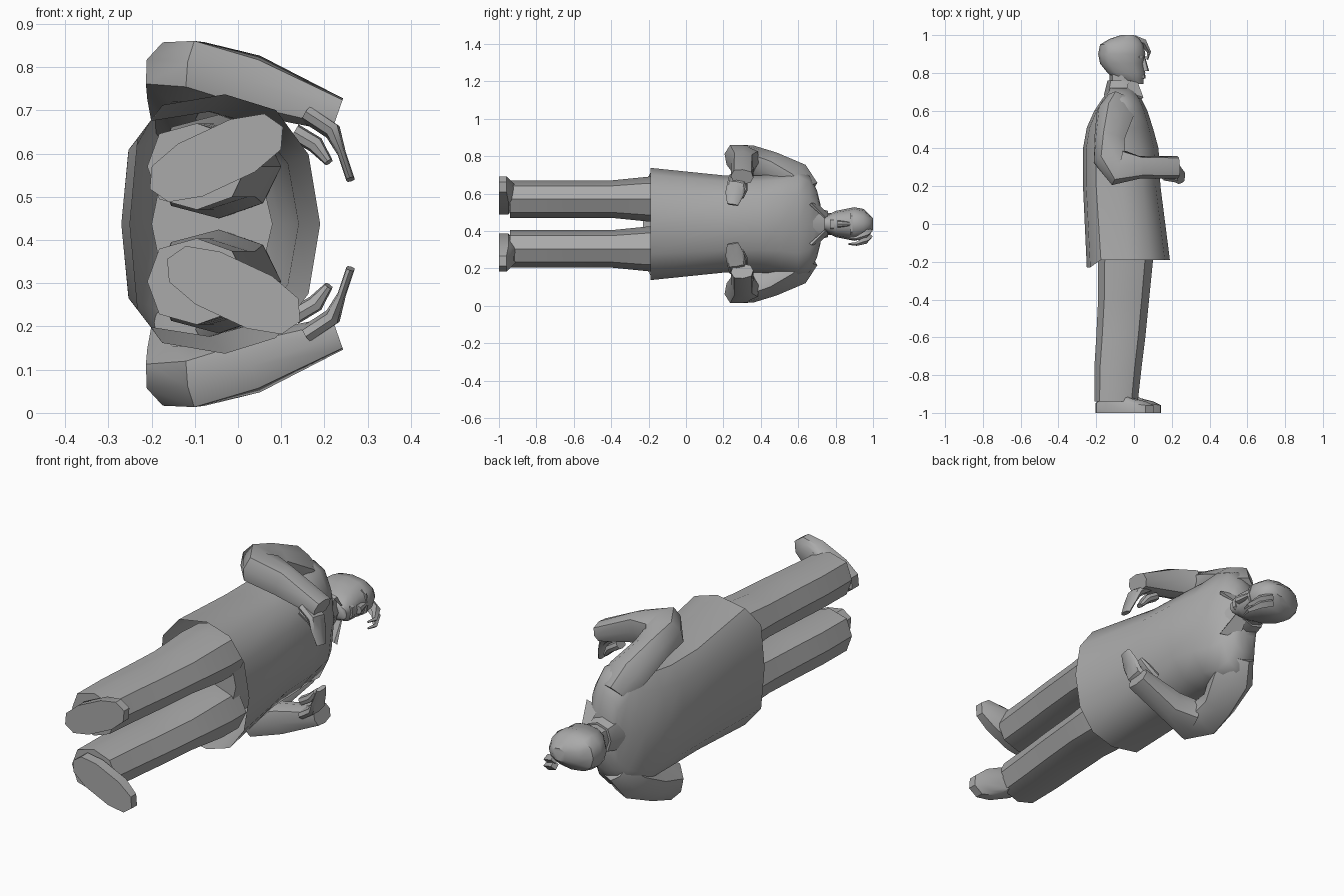
import bpy, bmesh, math
from mathutils import Vector

if "Cube" in bpy.data.objects:
    bpy.data.objects.remove(bpy.data.objects["Cube"])

COLOUR = (.4, .4, .4, 1)
grey = bpy.data.materials.new("plain grey")
grey.use_nodes = True
grey.diffuse_color = COLOUR
grey.node_tree.nodes["Principled BSDF"].inputs["Base Color"].default_value = COLOUR

MIDLINE = .437  # body midline in z; the figure lies on its side, head toward +y


def loft(name, rings, mirror=False, shift=0, open_start=False):
    """Skin a list of equal-length point rings, optionally reflected across the midline."""
    bm = bmesh.new()
    rows = []
    for ring in rings:
        row = []
        for x, y, z in ring:
            height = 2 * MIDLINE - z if mirror else z
            row.append(bm.verts.new((x + shift, y, height)))
        rows.append(row)
    for low, high in zip(rows, rows[1:]):
        for i in range(len(low)):
            bm.faces.new((low[i - 1], low[i], high[i], high[i - 1]))
    if not open_start:
        bm.faces.new(rows[0])
    bm.faces.new(rows[-1])
    bmesh.ops.recalc_face_normals(bm, faces=bm.faces)

    mesh = bpy.data.meshes.new(name)
    bm.to_mesh(mesh)
    bm.free()
    mesh.materials.append(grey)
    obj = bpy.data.objects.new(name, mesh)
    bpy.context.collection.objects.link(obj)
    bpy.ops.object.select_all(action="DESELECT")
    obj.select_set(True)
    bpy.context.view_layer.objects.active = obj
    bpy.ops.object.shade_smooth_by_angle(angle=math.radians(40))


def rounded(count, front=.9, back=.8):
    """Unit outline as (u, v) pairs; a lower power makes that side boxier."""
    outline = []
    for i in range(count):
        angle = math.tau * i / count
        u, v = math.cos(angle), math.sin(angle)
        p = front if u > 0 else back
        outline.append((math.copysign(abs(u) ** p, u), math.copysign(abs(v) ** p, v)))
    return outline


def section(y, x_back, x_front, half_width, z=MIDLINE, count=8, front=.9, back=.8):
    """Horizontal body slice at height y."""
    middle, depth = (x_back + x_front) / 2, (x_front - x_back) / 2
    return [(middle + depth * u, y, z + half_width * v)
            for u, v in rounded(count, front, back)]


def tube(path, normal, count=8):
    """Rings along a path; each step is x, y, z, width in the bend plane, thickness."""
    centres = [Vector(step[:3]) for step in path]
    rings = []
    for i, (centre, step) in enumerate(zip(centres, path)):
        ahead = centres[min(i + 1, len(path) - 1)]
        behind = centres[max(i - 1, 0)]
        tangent = (ahead - behind).normalized()
        across = tangent.cross(Vector(normal)).normalized()
        outward = across.cross(tangent)
        width, thickness = step[3:]
        rings.append([centre + across * width * u + outward * thickness * v
                      for u, v in rounded(count, .7, .7)])
    return rings


def shoe_ring(heel_y, toe_y, scale=1, centre=-.05):
    """Outline of the foot, turned outward, with separate heel and toe heights."""
    turn = math.radians(25)
    ring = []
    for u, v in rounded(10, .8, .8):
        along, across = .17 * scale * u, .07 * scale * v
        x = centre + along * math.cos(turn) - across * math.sin(turn)
        z = .59 + along * math.sin(turn) + across * math.cos(turn)
        ring.append((x, toe_y if u > .5 else heel_y, z))
    return ring


# Long coat, open at a hem that dips at the back
coat = [(-.19, -.25, .19, .3), (.2, -.27, .14, .26), (.4, -.27, .13, .26),
        (.51, -.25, .1, .27), (.6, -.21, .07, .29), (.66, -.17, .04, .26),
        (.7, -.14, .01, .18), (.72, -.13, 0, .1)]
slices = [section(*row, count=12, back=.6) for row in coat]
slices[0] = [(x, y - .04 if x < -.2 else y, z) for x, y, z in slices[0]]
loft("coat", slices, open_start=True)

# Trouser seat hidden under the coat
loft("trouser_seat", [section(y, -.2, .08, .22) for y in (-.13, .05)])

# Neck and collar
loft("neck", [section(y, -.13, 0, .06) for y in (.68, .8)])
loft("collar", [section(.68, -.16, .03, .09), section(.76, -.14, 0, .07)], open_start=True)

# Head, built from chin to crown
head = [(.74, -.02, .05, .03), (.76, -.1, .05, .05), (.8, -.14, .06, .07),
        (.85, -.18, .05, .08), (.9, -.19, .06, .09), (.95, -.18, .05, .08),
        (.98, -.13, .03, .05), (1, -.07, 0, .03)]
loft("head", [section(*row, count=12) for row in head])

# Nose, lips and brow
loft("nose", [section(.81, .03, .08, .02), section(.88, .03, .06, .01)])
loft("lips", [section(y, .03, .06, .03) for y in (.77, .79)])
loft("brow", [section(y, 0, .06, .06) for y in (.88, .89)])

# Loose forelock on one side of the forehead
for name, z in (("outer", .33), ("inner", .36)):
    lock = [(0, .98, z + .04, .02, .02), (.05, .96, z + .02, .02, .02),
            (.08, .91, z, .01, .01), (.07, .87, z, .005, .005)]
    loft(name + "_forelock", tube(lock, (0, 0, 1), count=4))

# Limbs, as left-side tables
leg = [(-.08, -.18, .1, .12), (-.2, -.19, .1, .12), (-.4, -.19, .08, .1),
       (-.6, -.2, .06, .1), (-.76, -.21, .04, .1), (-.94, -.21, .02, .1)]
arm = [(-.08, .65, .61, .07, .06), (-.1, .58, .68, .1, .08), (-.13, .45, .75, .08, .07),
       (-.13, .35, .78, .09, .07), (-.09, .3, .79, .1, .07), (.03, .3, .76, .06, .07),
       (.23, .3, .69, .06, .04)]
palm = [(.16, .28, .69, .05, .02), (.22, .27, .65, .05, .02),
        (.24, .26, .6, .05, .01), (.26, .25, .54, .03, .01)]
thumb = [(.13, .3, .65, .03, .02), (.18, .3, .62, .03, .02), (.21, .29, .58, .02, .01)]
shoe = [shoe_ring(-1, -1), shoe_ring(-.95, -.96), shoe_ring(-.93, -.94, .8, -.06),
        shoe_ring(-.9, -.92, .5, -.09)]
lapel = [[(-.03, .76, .49), (.02, .75, .47), (.02, .74, .47)],
         [(-.04, .7, .55), (.05, .67, .55), (.04, .66, .54)]]

for side, mirror in (("left", False), ("right", True)):
    loft(side + "_trouser_leg", [section(*row, z=.57, front=1) for row in leg], mirror)
    loft(side + "_sleeve", tube(arm, (.4, .1, .9)), mirror)
    loft(side + "_hand", tube(palm, (.9, 0, .4)), mirror)
    loft(side + "_thumb", tube(thumb, (1, 0, 1)), mirror)
    loft(side + "_shoe", shoe, mirror, shift=.04 if mirror else 0)
    loft(side + "_lapel", lapel, mirror)
